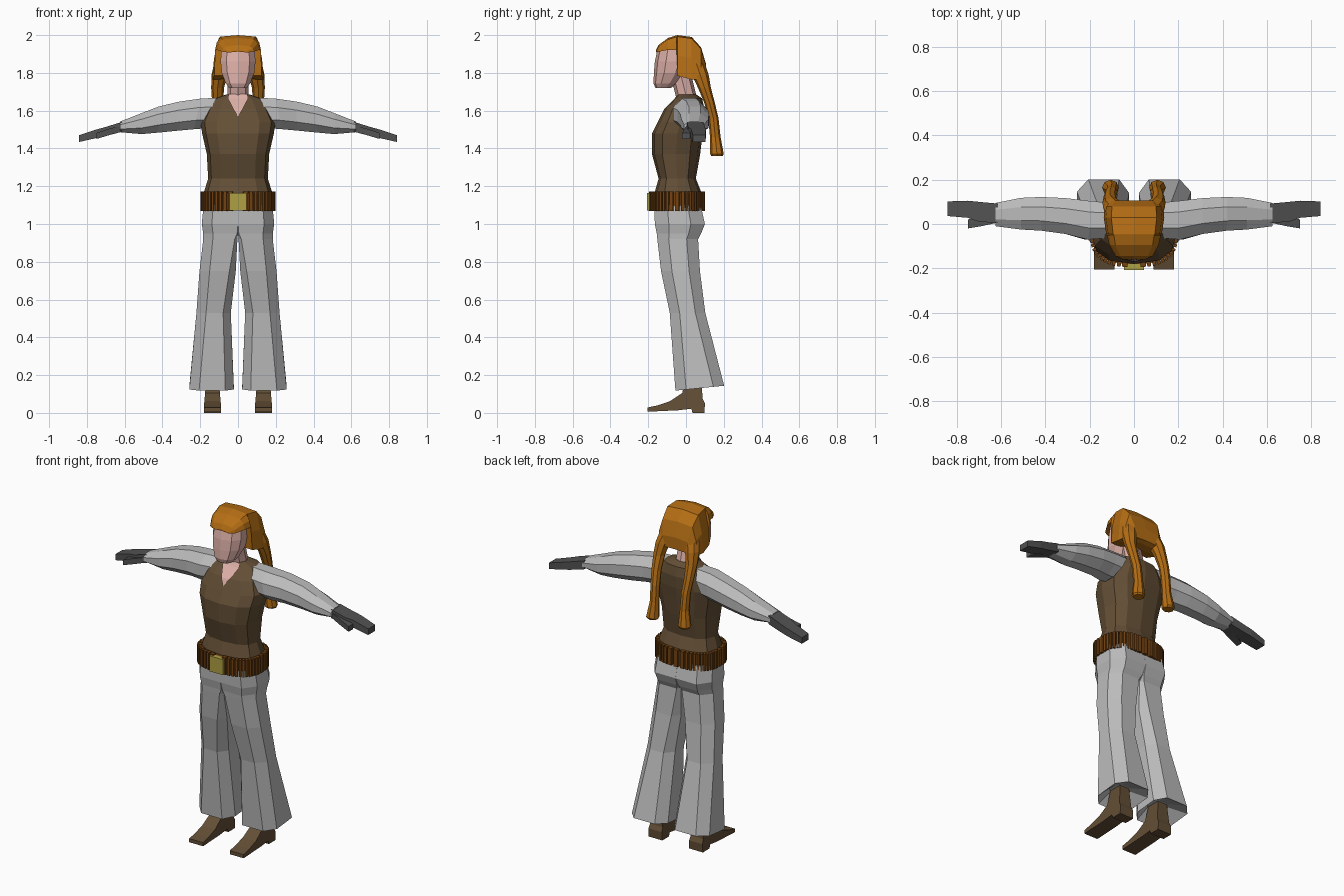
import bpy, bmesh, math
from mathutils import Vector


def material(name, rgb):
    m = bpy.data.materials.new(name)
    m.diffuse_color = (*rgb, 1)
    return m


GREY = material("light grey cloth", (0.50, 0.50, 0.50))
BROWN = material("brown leather", (0.125, 0.077, 0.036))
SKIN = material("skin", (0.72, 0.43, 0.385))
HAIR = material("orange hair", (0.46, 0.155, 0.007))
BELT = material("belt leather", (0.17, 0.055, 0.006))
BRASS = material("brass", (0.43, 0.35, 0.055))
GLOVE = material("dark grey glove", (0.085, 0.085, 0.085))


def finish(name, bm, mat, mirror=False):
    bmesh.ops.remove_doubles(bm, verts=bm.verts, dist=0.0002)
    bmesh.ops.recalc_face_normals(bm, faces=bm.faces)
    me = bpy.data.meshes.new(name)
    bm.to_mesh(me)
    bm.free()
    me.materials.append(mat)
    ob = bpy.data.objects.new(name, me)
    bpy.context.collection.objects.link(ob)
    if mirror:
        mod = ob.modifiers.new("mirror", 'MIRROR')
        mod.use_mirror_merge = False
    return ob


def loft(name, rings, mat, mirror=False):
    """Skin closed rings of equal point count and cap both ends."""
    bm = bmesh.new()
    rows = [[bm.verts.new(p) for p in r] for r in rings]
    n = len(rows[0])
    for a, b in zip(rows, rows[1:]):
        for i in range(n):
            j = (i + 1) % n
            bm.faces.new((a[i], a[j], b[j], b[i]))
    bm.faces.new(rows[0])
    bm.faces.new(rows[-1])
    return finish(name, bm, mat, mirror)


def oval(rx, ry, n, power=2.0, turn=0.0):
    """Rounded section as pairs, starting at the front (-second axis)."""
    out = []
    for i in range(n):
        a = 2 * math.pi * i / n - math.pi / 2 + turn
        c, s = math.cos(a), math.sin(a)
        out.append((rx * math.copysign(abs(c) ** (2 / power), c),
                    ry * math.copysign(abs(s) ** (2 / power), s)))
    return out


def level(z, hw, yf, yb, n=12, power=2.5):
    """Horizontal body ring from half width, front y and back y."""
    return [(x, y + (yf + yb) / 2, z) for x, y in oval(hw, (yb - yf) / 2, n, power)]


def tube(path, n=8):
    """Horizontal rings along (x, y, z, rx, ry)."""
    return [[(x + a, y + b, z) for a, b in oval(rx, ry, n)] for x, y, z, rx, ry in path]


# Vest
loft("vest", [level(*r) for r in (
    (1.10, 0.180, -0.165, 0.085), (1.17, 0.180, -0.165, 0.080),
    (1.24, 0.158, -0.145, 0.052), (1.37, 0.165, -0.180, 0.075),
    (1.48, 0.190, -0.180, 0.088), (1.54, 0.198, -0.150, 0.095),
    (1.61, 0.165, -0.115, 0.098), (1.665, 0.125, -0.060, 0.085),
    (1.685, 0.065, -0.045, 0.055))], BROWN)

# Open neckline plate
bm = bmesh.new()
rows = [[bm.verts.new((s * w, y - 0.007, z)) for s in (-1, 0, 1)]
        for w, y, z in ((0.001, -0.135, 1.57), (0.026, -0.115, 1.61),
                        (0.054, -0.060, 1.665), (0.050, -0.045, 1.687))]
for a, b in zip(rows, rows[1:]):
    for i in (0, 1):
        bm.faces.new((a[i], a[i + 1], b[i + 1], b[i]))
finish("neckline", bm, SKIN)

# Neck and head
loft("neck", tube([(0, 0.010, 1.64, 0.058, 0.055), (0, -0.01, 1.72, 0.055, 0.055),
                   (0, -0.03, 1.80, 0.055, 0.055)]), SKIN)
loft("head", [level(*r, n=10, power=2.3) for r in (
    (1.72, 0.048, -0.162, -0.080), (1.745, 0.068, -0.172, -0.045),
    (1.80, 0.090, -0.170, 0.0), (1.86, 0.097, -0.165, 0.02),
    (1.92, 0.092, -0.152, 0.02), (1.96, 0.060, -0.110, 0.0))], SKIN)

# Hair cap: arches swept from the brow to the back of the head
arches = ((-0.160, 0.045, 1.920, 1.908), (-0.145, 0.075, 1.948, 1.912),
          (-0.095, 0.100, 1.985, 1.922), (-0.050, 0.108, 1.999, 1.922),
          (-0.045, 0.112, 2.000, 1.785), (0.030, 0.122, 1.990, 1.765),
          (0.080, 0.118, 1.935, 1.765), (0.105, 0.098, 1.850, 1.775))
cap = []
for y, w, top, bot in arches:
    side = [(1.12 * w, bot), (1.04 * w, bot * 0.5 + top * 0.5), (0.84 * w, top - 0.008)]
    prof = side + [(0, top)] + [(-x, z) for x, z in reversed(side)] + [(0, bot + 0.004)]
    cap.append([(x, y, z) for x, z in prof])
loft("hair_cap", cap, HAIR)

# Two hanging tails of hair
loft("hair_tail", tube([
    (0.070, 0.045, 1.88, 0.050, 0.045), (0.098, 0.075, 1.79, 0.042, 0.045),
    (0.108, 0.098, 1.72, 0.034, 0.034), (0.108, 0.125, 1.64, 0.029, 0.028),
    (0.102, 0.145, 1.56, 0.027, 0.027), (0.100, 0.155, 1.46, 0.027, 0.028),
    (0.106, 0.164, 1.37, 0.038, 0.036), (0.106, 0.164, 1.36, 0.032, 0.030)]), HAIR, True)


# Sleeves: rings across x, the shoulder ring slanted to meet the vest
def arm_ring(x, y0, y1, z0, z1, slant=0.0, n=8):
    yc, zc = (y0 + y1) / 2, (z0 + z1) / 2
    k = 1 / math.cos(math.pi / n)
    return [(x - slant * b, yc + a, zc + b)
            for a, b in oval((y1 - y0) / 2 * k, (z1 - z0) / 2 * k, n, 2, math.pi / n)]


loft("sleeve", [arm_ring(*r) for r in (
    (0.150, -0.065, 0.098, 1.505, 1.668, 0.5), (0.215, -0.070, 0.105, 1.502, 1.664, 0.2),
    (0.310, -0.045, 0.117, 1.495, 1.648), (0.420, -0.030, 0.122, 1.484, 1.622),
    (0.510, -0.025, 0.118, 1.476, 1.587), (0.625, -0.010, 0.095, 1.486, 1.542))],
    GREY, True)


# Gloved hands with thumbs
def box_ring(x, y0, y1, z0, z1):
    return [(x, y0, z0), (x, y1, z0), (x, y1, z1), (x, y0, z1)]


loft("hand", [box_ring(*r) for r in (
    (0.615, 0.005, 0.092, 1.488, 1.540), (0.700, 0.010, 0.100, 1.466, 1.514),
    (0.750, 0.028, 0.105, 1.455, 1.500), (0.842, 0.036, 0.102, 1.434, 1.470))], GLOVE, True)
loft("thumb", [box_ring(*r) for r in (
    (0.625, 0.004, 0.04, 1.488, 1.520), (0.690, -0.010, 0.04, 1.468, 1.502),
    (0.750, -0.020, 0.020, 1.450, 1.482))], GLOVE, True)


# Trousers: one flared leg with half the hips, mirrored
def leg_ring(z, x0, x1, yf, yb, inner=0.28, outer=0.28):
    w, d = x1 - x0, yb - yf
    xi, xo = x0 + w * inner * 0.8, x1 - w * outer
    ci, co = d * inner, d * outer
    return [(x0, yf + ci, z), (xi, yf, z), (xo, yf, z), (x1, yf + co, z),
            (x1, yb - co, z), (xo, yb, z), (xi, yb, z), (x0, yb - ci, z)]


legs = [leg_ring(*r) for r in (
    (1.10, 0, 0.182, -0.168, 0.078, 0.002), (1.00, 0, 0.192, -0.165, 0.100, 0.002),
    (0.95, 0, 0.184, -0.155, 0.080, 0.03), (0.92, 0.003, 0.184, -0.152, 0.064, 0.10),
    (0.75, 0.012, 0.204, -0.132, 0.074, 0.22), (0.53, 0.038, 0.220, -0.086, 0.102),
    (0.125, 0.022, 0.258, -0.056, 0.202, 0.24, 0.22),
    (0.19, 0.080, 0.190, -0.010, 0.090))]
# Hem dips slightly towards the front
legs[-2] = [(x, y, 0.118 + 0.1 * (y + 0.056)) for x, y, z in legs[-2]]
loft("trouser_leg", legs, GREY, True)

# Belt band with a row of small upright loops
RX, RY, YC = 0.184, 0.134, -0.047
loft("belt", [[(x, y + YC, z) for x, y in oval(RX, RY, 24, 2.7)]
              for z in (1.075, 1.165)], BELT)
bm = bmesh.new()
pts = [Vector((x, y + YC, 0)) for x, y in oval(RX, RY, 48, 2.7)]
for i, p in enumerate(pts):
    a, b = pts[i - 1], pts[(i + 1) % len(pts)]
    if p.y < -0.1 and abs(p.x) < 0.04:
        continue
    t = (b - a).normalized()
    out = Vector((t.y, -t.x, 0))
    half = min((b - a).length * 0.21, 0.016)
    foot = [p - t * half - out * 0.01, p + t * half - out * 0.01,
            p + t * half * 0.8 + out * 0.014, p - t * half * 0.8 + out * 0.014]
    lo = [bm.verts.new((q.x, q.y, 1.070)) for q in foot]
    hi = [bm.verts.new((q.x, q.y, 1.172)) for q in foot]
    bm.faces.new(lo)
    bm.faces.new(hi)
    for k in range(4):
        m = (k + 1) % 4
        bm.faces.new((lo[k], lo[m], hi[m], hi[k]))
finish("belt_loops", bm, BELT)

# Buckle
loft("buckle", [[(-0.045, y, 1.072), (0.045, y, 1.072), (0.045, y, 1.165), (-0.045, y, 1.165)]
                for y in (-0.175, -0.207)], BRASS)

# Boots: side profile widened at the sole, with a separate heel step
side = ((-0.205, 0.006), (-0.205, 0.028), (-0.150, 0.040), (-0.085, 0.062), (-0.020, 0.105),
        (0.0, 0.20), (0.08, 0.20), (0.088, 0.075), (0.100, 0.050), (0.098, 0.0),
        (0.035, 0.0), (0.028, 0.022), (-0.040, 0.014))
loft("boot", [[(0.135 + s * (0.046 - 0.09 * max(0, z - 0.03)) * k, y, z) for y, z in side]
              for s, k in ((-1, 1.0), (1, 1.0))], BROWN, True)
